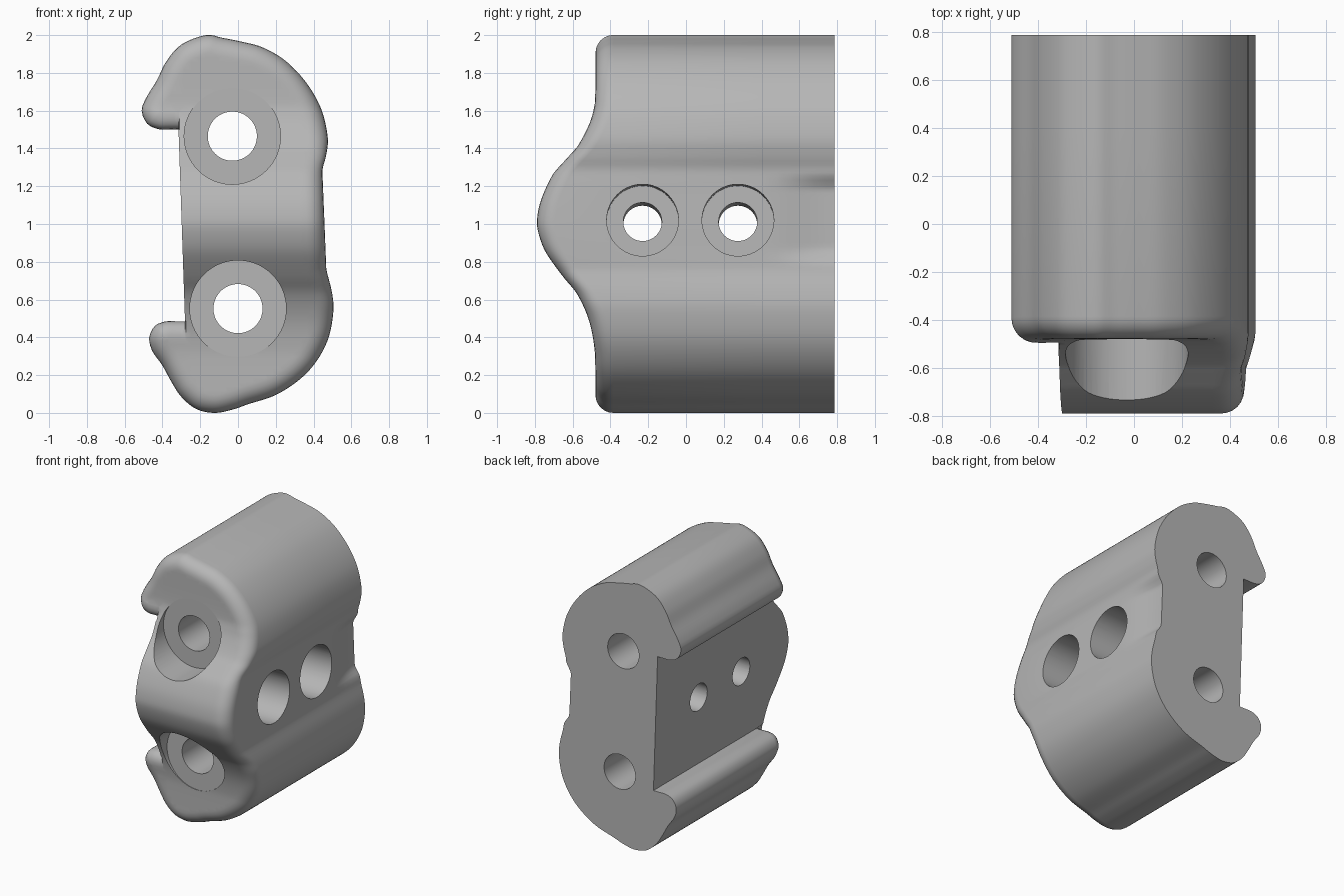
import bpy, bmesh, math
from mathutils import Vector, Matrix
from mathutils.geometry import delaunay_2d_cdt

cube = bpy.data.objects.get("Cube")
if cube:
    bpy.data.objects.remove(cube, do_unlink=True)

R = 0.095                      # front edge fillet
BACK = 0.787
LIP_TOP, LIP_LOW = 1.5, 0.485  # slot limits between the two lips


def spline(pts, step):
    """Catmull-Rom curve through the points."""
    p = [Vector(q) for q in pts]
    p = [p[0] * 2 - p[1]] + p + [p[-1] * 2 - p[-2]]
    out = []
    for a, b, c, d in zip(p, p[1:], p[2:], p[3:]):
        n = max(2, round((c - b).length / step))
        for i in range(n):
            t = i / n
            out.append(0.5 * (2 * b + (c - a) * t + (2 * a - 5 * b + 4 * c - d) * t ** 2
                              + (3 * b - a - 3 * c + d) * t ** 3))
    return out + [p[-2]]


def slot_x(z):
    z = min(max(z, LIP_LOW), LIP_TOP)
    return -0.315 + (LIP_TOP - z) * 0.034


# Outer outline (x, z), clockwise from the upper lip to the lower lip
outer = spline([
    (slot_x(LIP_TOP), LIP_TOP), (-.36, 1.5), (-.42, 1.502), (-.48, 1.53), (-.51, 1.6),
    (-.485, 1.67), (-.43, 1.76), (-.38, 1.86), (-.3, 1.95), (-.17, 2), (-.08, 1.985),
    (.02, 1.965), (.13, 1.935), (.25, 1.865), (.36, 1.75), (.44, 1.61), (.475, 1.46),
    (.466, 1.36), (.448, 1.29), (.45, 1.2), (.458, 1), (.466, .8), (.47, .75),
    (.497, .64), (.505, .54), (.48, .4), (.42, .28), (.33, .18), (.2, .095),
    (.05, .045), (-.02, .02), (-.12, 0), (-.22, .02), (-.3, .085), (-.35, .16),
    (-.4, .25), (-.455, .33), (-.47, .4), (-.44, .46), (-.385, .484), (-.33, LIP_LOW),
    (slot_x(LIP_LOW), LIP_LOW)], 0.022)
flat = [LIP_LOW + 0.005 + (LIP_TOP - LIP_LOW - 0.01) * i / 36 for i in range(37)]
outline = outer + [Vector((slot_x(z), z)) for z in flat]

# Front surface depth by height (z, y)
front = spline([
    (-.2, -.48), (.22, -.48), (.36, -.487), (.5, -.517), (.63, -.577), (.72, -.65),
    (.83, -.73), (.9, -.765), (.98, -.787), (1.04, -.787), (1.12, -.77), (1.21, -.733),
    (1.27, -.7), (1.31, -.665), (1.37, -.61), (1.41, -.575), (1.49, -.53),
    (1.58, -.495), (1.7, -.48), (2.2, -.48)], 0.02)


def front_y(z):
    for a, b in zip(front, front[1:]):
        if a.x <= z <= b.x:
            return a.y + (b.y - a.y) * (z - a.x) / max(b.x - a.x, 1e-6)
    return -.48


def lip_underside(p):
    return -.43 < p.x < 0 and .47 < p.y < 1.52


all_segs = list(zip(outer, outer[1:]))
body_segs = [s for s in all_segs if not (lip_underside(s[0]) and lip_underside(s[1]))]


def edge_dist(p):
    in_lip = p.x < slot_x(p.y) + .001 and not (LIP_LOW + .003 < p.y < LIP_TOP - .003)
    best = 9.0
    for a, b in (all_segs if in_lip else body_segs):
        dx, dz, px, pz = b.x - a.x, b.y - a.y, p.x - a.x, p.y - a.y
        t = min(1, max(0, (px * dx + pz * dz) / (dx * dx + dz * dz)))
        best = min(best, (px - t * dx) ** 2 + (pz - t * dz) ** 2)
    return math.sqrt(best)


def surface_y(p):
    gap = R - min(R, edge_dist(p))
    return front_y(p.y) + R - math.sqrt(max(0, R * R - gap * gap))


# Fillet rings and interior grid
levels = [R * (1 - math.cos(math.radians(15 * k))) for k in range(1, 7)]
extra = []
for i, p in enumerate(outer):
    t = outer[min(i + 1, len(outer) - 1)] - outer[max(i - 1, 0)]
    n = Vector((t.y, -t.x)).normalized()
    for d in levels:
        q = p + n * d
        if edge_dist(q) > d * 0.93:
            extra.append(q)
for z0, sign in ((LIP_TOP, 1), (LIP_LOW, -1)):
    for d in [0] + levels:
        extra.append(Vector((slot_x(z0) + .004, z0 + sign * d)))


def inside(p):
    hit = False
    for a, b in zip(outline, outline[1:] + outline[:1]):
        if (a.y > p.y) != (b.y > p.y) and p.x < a.x + (b.x - a.x) * (p.y - a.y) / (b.y - a.y):
            hit = not hit
    return hit


for i in range(28):
    for j in range(90):
        p = Vector((-.5 + i * .036, .01 + j * .022))
        clear = p.x < slot_x(p.y) - .015 or p.x > slot_x(p.y) + .015
        if clear and inside(p) and edge_dist(p) > R * 1.08:
            extra.append(p)

count = len(outline)
loop = [(i, (i + 1) % count) for i in range(count)]
verts, _, tris, *_ = delaunay_2d_cdt(outline + extra, loop, [], 1, 1e-5)

# Body: front skin, side walls and back
bm = bmesh.new()
bv = [bm.verts.new((p.x, surface_y(p), p.y)) for p in verts]
for f in tris:
    bm.faces.new([bv[i] for i in f])
bmesh.ops.delete(bm, geom=[v for v in bm.verts if not v.link_faces], context='VERTS')


def smooth(t):
    t = min(1, max(0, t))
    return t * t * (3 - 2 * t)


rim = [e for e in bm.edges if e.is_boundary]
fade = 0
for y in (.4, .48, .55, .62, .68, .74, BACK):
    geom = bmesh.ops.extrude_edge_only(bm, edges=rim)["geom"]
    now = smooth((y - .4) / (BACK - .4))
    for v in geom:
        if isinstance(v, bmesh.types.BMVert):
            v.co.y = y
            if v.co.x > 0:
                v.co.x -= .045 * (now - fade) * smooth((.25 - abs(v.co.z - 1.025)) / .1)
    rim = [e for e in geom if isinstance(e, bmesh.types.BMEdge)]
    fade = now
bmesh.ops.holes_fill(bm, edges=rim, sides=0)
bmesh.ops.recalc_face_normals(bm, faces=bm.faces)
mesh = bpy.data.meshes.new("clamp_body")
bm.to_mesh(mesh)
bm.free()
body = bpy.data.objects.new("clamp_body", mesh)
bpy.context.collection.objects.link(body)

mat = bpy.data.materials.new("plain grey")
grey = (.47, .47, .47, 1)
mat.diffuse_color = grey
mat.use_nodes = True
mat.node_tree.nodes["Principled BSDF"].inputs["Base Color"].default_value = grey
mesh.materials.append(mat)


def drill(start, end, radius):
    """Cut a round hole between two points."""
    a, b = Vector(start), Vector(end)
    turn = (b - a).to_track_quat('Z', 'Y').to_matrix().to_4x4()
    cb = bmesh.new()
    bmesh.ops.create_cone(cb, cap_ends=True, segments=64, radius1=radius, radius2=radius,
                          depth=(b - a).length, matrix=Matrix.Translation((a + b) / 2) @ turn)
    cm = bpy.data.meshes.new("hole_cutter")
    cb.to_mesh(cm)
    cb.free()
    cm.materials.append(mat)
    cutter = bpy.data.objects.new("hole_cutter", cm)
    cutter.hide_render = True
    bpy.context.collection.objects.link(cutter)
    mod = body.modifiers.new("hole", 'BOOLEAN')
    mod.operation, mod.solver, mod.object = 'DIFFERENCE', 'EXACT', cutter
    bpy.ops.object.modifier_apply(modifier=mod.name)
    bpy.data.objects.remove(cutter, do_unlink=True)


bpy.ops.object.select_all(action='DESELECT')
body.select_set(True)
bpy.context.view_layer.objects.active = body

# Lengthwise holes with front counterbores
for x, z in ((-.03, 1.465), (0, .552)):
    drill((x, -1, z), (x, -.478, z), .255)
    drill((x, -1, z), (x, 1, z), .13)

# Crosswise holes with counterbores, square to the slot face
for y in (-.23, .275):
    drill((.2, y, 1.012), (.8, y, 1.032), .19)
    drill((-.8, y, .978), (.8, y, 1.032), .102)

bpy.ops.object.shade_smooth_by_angle(angle=math.radians(38))
